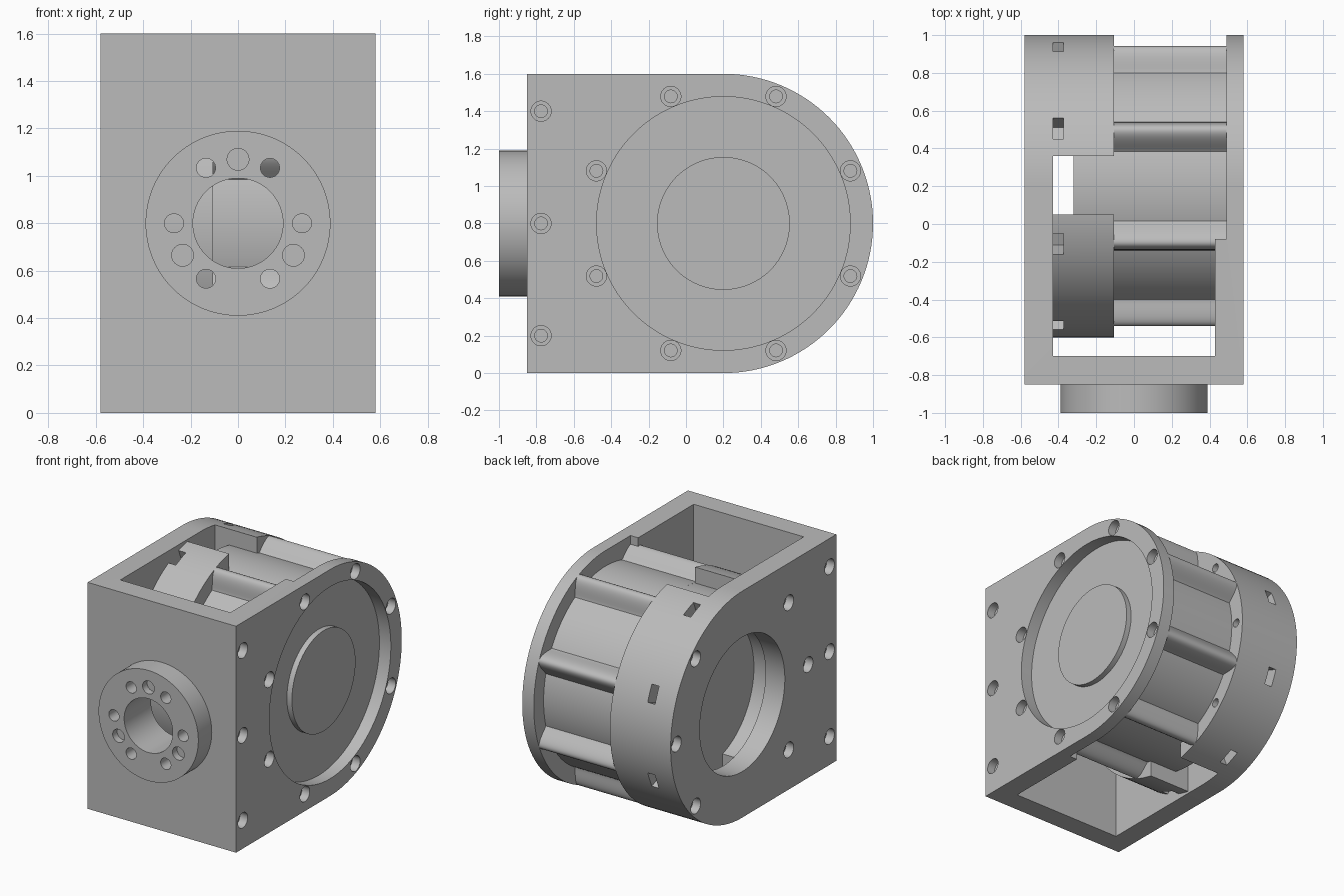
import bpy, bmesh
from math import sin, cos, pi, radians

cube = bpy.data.objects.get("Cube")
if cube:
    bpy.data.objects.remove(cube, do_unlink=True)

CY, CZ, R = 0.2, 0.8, 0.8      # drum axis and outer radius
EIGHTHS = [radians(22.5 + 45 * k) for k in range(8)]

grey = bpy.data.materials.new("Plain grey")
grey.diffuse_color = (0.5, 0.5, 0.5, 1)
grey.use_nodes = True
grey.node_tree.nodes["Principled BSDF"].inputs["Base Color"].default_value = (0.5, 0.5, 0.5, 1)


def prism(bm, pts, a, b, axis="x"):
    """Extrude a 2D outline from a to b along the x or y axis."""
    def place(p, t):
        return (t, p[0], p[1]) if axis == "x" else (p[0], t, p[1])
    low = [bm.verts.new(place(p, a)) for p in pts]
    high = [bm.verts.new(place(p, b)) for p in pts]
    n = len(pts)
    new = [bm.faces.new(low[::-1]), bm.faces.new(high)]
    for i in range(n):
        j = (i + 1) % n
        new.append(bm.faces.new((low[i], low[j], high[j], high[i])))
    bmesh.ops.recalc_face_normals(bm, faces=new)


def circle(u, v, r, n=32):
    return [(u + r * cos(2 * pi * i / n), v + r * sin(2 * pi * i / n)) for i in range(n)]


def polar(r, ang, side=0):
    """Point at radius r about the drum axis, shifted sideways."""
    return CY + r * cos(ang) - side * sin(ang), CZ + r * sin(ang) + side * cos(ang)


def box(bm, x, y, z):
    prism(bm, [(y[0], z[0]), (y[1], z[0]), (y[1], z[1]), (y[0], z[1])], x[0], x[1])


def make(name, bm):
    mesh = bpy.data.meshes.new(name)
    bm.to_mesh(mesh)
    bm.free()
    mesh.materials.append(grey)
    obj = bpy.data.objects.new(name, mesh)
    bpy.context.collection.objects.link(obj)
    return obj


def cut(obj, bm):
    """Subtract the cutter geometry and bake the result."""
    tool = make("cutter", bm)
    tool.hide_render = True
    mod = obj.modifiers.new("cut", "BOOLEAN")
    mod.operation, mod.solver, mod.object = "DIFFERENCE", "EXACT", tool
    mod.use_self = True
    graph = bpy.context.evaluated_depsgraph_get()
    baked = bpy.data.meshes.new_from_object(obj.evaluated_get(graph))
    obj.modifiers.clear()
    obj.data = baked
    bpy.data.objects.remove(tool, do_unlink=True)


def finish(obj):
    bpy.ops.object.select_all(action="DESELECT")
    obj.select_set(True)
    bpy.context.view_layer.objects.active = obj
    bpy.ops.object.shade_smooth_by_angle(angle=radians(30))


# Housing: D-shaped block hollowed into a front wall and two side plates
bm = bmesh.new()
arc = [polar(R, -pi / 2 + pi * i / 64) for i in range(65)]
prism(bm, arc + [(-0.85, 1.6), (-0.85, 0)], -0.58, 0.58)
housing = make("housing", bm)

bm = bmesh.new()
box(bm, (-0.43, 0.43), (-0.7, 2), (-1, 3))
cut(housing, bm)
bm = bmesh.new()
box(bm, (0.4, 0.49), (-0.08, 2), (-1, 3))
cut(housing, bm)

# Round openings in the side plates and the shaft hole in the front wall
bm = bmesh.new()
prism(bm, circle(CY, CZ, 0.678, 128), 0.49, 0.7)
prism(bm, circle(CY, CZ, 0.475, 96), -0.7, -0.4)
prism(bm, circle(0, CZ, 0.19, 64), -0.9, -0.6, "y")
cut(housing, bm)

# Screw holes with counterbores on both sides
front_holes = [(-0.775, z) for z in (0.2, 0.8, 1.4)]
left_holes = front_holes + [polar(0.735, a) for a in EIGHTHS]
diagonal = [radians(45 * k) for k in range(8) if k not in (2, 6)]
right_holes = front_holes + [polar(0.735, a) for a in diagonal]
for radius, inner in ((0.054, 0.52), (0.034, 0.42)):
    bm = bmesh.new()
    for u, v in left_holes:
        prism(bm, circle(u, v, radius), inner, 0.7)
    for u, v in right_holes:
        prism(bm, circle(u, v, radius), -0.7, -inner)
    cut(housing, bm)

# Rim: thick ring on the right plate, split at the top and bottom
bm = bmesh.new()
prism(bm, circle(CY, CZ, R, 128), -0.43, -0.105)
rim = make("rim", bm)
bm = bmesh.new()
prism(bm, circle(CY, CZ, 0.5, 96), -0.5, -0.321)
cut(rim, bm)
bm = bmesh.new()
box(bm, (-0.5, 0), (0.05, 0.36), (-1, 3))
cut(rim, bm)

# Nut slots around the rim and the long screw holes through it
bm = bmesh.new()
for a in EIGHTHS:
    corners = [polar(0.67, a, -0.06), polar(0.9, a, -0.06),
               polar(0.9, a, 0.06), polar(0.67, a, 0.06)]
    prism(bm, corners, -0.436, -0.373)
cut(rim, bm)
bm = bmesh.new()
for a in diagonal:
    prism(bm, circle(*polar(0.735, a), 0.03), -0.5, 0)
cut(rim, bm)

# Drum: core with eight rounded ribs
bm = bmesh.new()
prism(bm, circle(CY, CZ, 0.69, 128), -0.32, -0.1)
outline = []
for i in range(720):
    offset = (i * 0.5) % 45 - 22.5
    rise = 0
    if abs(offset) < 7:
        rise = 0.11 * (0.5 + 0.5 * cos(pi * offset / 7)) ** 0.6
    outline.append(polar(0.69 + rise, radians(i * 0.5)))
prism(bm, outline, -0.105, 0.491)
drum = make("drum", bm)

# Raised disc in the middle of the left recess
bm = bmesh.new()
prism(bm, circle(CY, CZ, 0.355, 96), 0.48, 0.53)
cap = make("drum_cap", bm)

# Front coupling ring
bm = bmesh.new()
prism(bm, circle(0, CZ, 0.39, 96), -1, -0.85, "y")
coupling = make("coupling_ring", bm)
bm = bmesh.new()
prism(bm, circle(0, CZ, 0.19, 64), -1.1, -0.8, "y")
for k in range(3):
    a = radians(90 + 120 * k)
    prism(bm, circle(0.27 * cos(a), CZ + 0.27 * sin(a), 0.046), -1.1, -0.95, "y")
cut(coupling, bm)
for part in (coupling, housing):
    bm = bmesh.new()
    for k in range(6):
        a = radians(60 * k)
        prism(bm, circle(0.27 * cos(a), CZ + 0.27 * sin(a), 0.04), -1.1, -0.6, "y")
    cut(part, bm)

for part in (housing, rim, drum, cap, coupling):
    finish(part)
